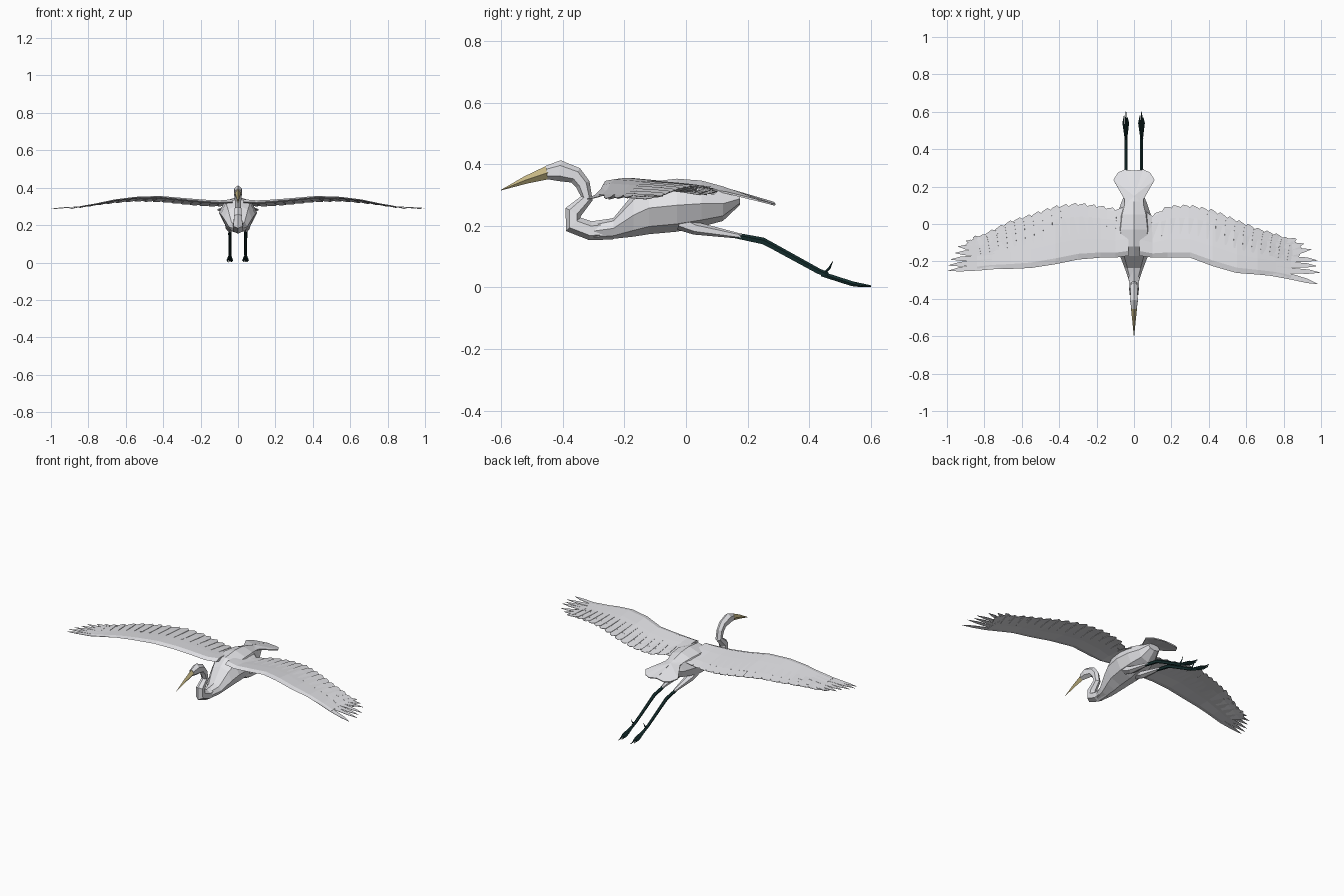
import bpy, bmesh, math
from mathutils import Vector

if "Cube" in bpy.data.objects:
    bpy.data.objects.remove(bpy.data.objects["Cube"])


def material(name, rgb):
    m = bpy.data.materials.new(name)
    m.diffuse_color = (*rgb, 1)
    m.use_nodes = True
    m.node_tree.nodes["Principled BSDF"].inputs["Base Color"].default_value = m.diffuse_color
    return m


WHITE = material("white_plumage", (0.78, 0.78, 0.81))
YELLOW = material("bill_yellow", (0.56, 0.47, 0.23))
DARK = material("dark_leg", (0.008, 0.03, 0.03))


def make(name, verts, faces, mat, thick=0):
    me = bpy.data.meshes.new(name)
    me.from_pydata(verts, [], faces)
    me.materials.append(mat)
    bm = bmesh.new()
    bm.from_mesh(me)
    bmesh.ops.recalc_face_normals(bm, faces=bm.faces)
    bm.to_mesh(me)
    bm.free()
    ob = bpy.data.objects.new(name, me)
    bpy.context.collection.objects.link(ob)
    if thick:
        s = ob.modifiers.new("thickness", 'SOLIDIFY')
        s.thickness, s.offset = thick, 0
    return ob


def sweep(name, path, mat, sides=6, x0=0.0, upright=False):
    """Closed tube through (y, z, half width in x, half depth[, x shift]) stations."""
    verts, faces = [], []
    for i, p in enumerate(path):
        a, b = path[max(i - 1, 0)], path[min(i + 1, len(path) - 1)]
        t = Vector((0, b[0] - a[0], b[1] - a[1])).normalized()
        n = Vector((0, 0, 1)) if upright else Vector((0, -t.z, t.y))
        c = Vector((x0 + (p[4] if len(p) > 4 else 0), p[0], p[1]))
        for k in range(sides):
            w = math.tau * k / sides
            verts.append(c + Vector((math.sin(w) * p[2], 0, 0)) + n * math.cos(w) * p[3])
    for i in range(len(path) - 1):
        for k in range(sides):
            k2 = (k + 1) % sides
            faces.append((i * sides + k, i * sides + k2, (i + 1) * sides + k2, (i + 1) * sides + k))
    faces += [tuple(range(sides)), tuple(range(len(verts) - sides, len(verts)))]
    return make(name, verts, faces, mat)


# Body, neck with head, bill
sweep("body", [(-.30, .183, .028, .028), (-.235, .192, .05, .034), (-.17, .235, .075, .07),
               (-.12, .258, .092, .085), (-.03, .267, .102, .086), (.05, .272, .09, .075),
               (.12, .272, .066, .056), (.175, .288, .04, .02)], WHITE, 8, upright=True)
sweep("neck_and_head", [(-.24, .190, .035, .034), (-.31, .184, .032, .031), (-.366, .205, .028, .032),
                        (-.366, .245, .024, .028), (-.322, .289, .02, .02), (-.335, .335, .02, .024),
                        (-.358, .364, .021, .027), (-.41, .379, .024, .034),
                        (-.452, .373, .017, .022)], WHITE)
sweep("bill", [(-.448, .373, .0165, .022), (-.52, .349, .009, .0125), (-.60, .316, .001, .001)], YELLOW, 4)

# Tail fan with a raised middle
tail = [(0, .05, .335), (.05, .08, .315), (.05, .13, .308), (.11, .235, .282), (.085, .275, .272),
        (.05, .29, .268), (0, .285, .275), (0, .15, .315)]
tv = [(s * x, y, z) for s in (1, -1) for x, y, z in tail]
tf = [tuple(o + i for i in f) for o in (0, 8) for f in ((0, 1, 2, 7), (7, 2, 3), (7, 3, 4), (7, 4, 5), (7, 5, 6))]
make("tail", tv, tf, WHITE, .006)

# Legs, trailing behind
for side, x0 in (("left", -.043), ("right", .041)):
    sweep(side + "_thigh", [(-.02, .212, .03, .026), (.03, .192, .026, .021), (.10, .180, .018, .015),
                            (.18, .166, .008, .008)], WHITE, 6, x0)
    sweep(side + "_leg", [(.15, .170, .008, .010), (.25, .150, .010, .012), (.275, .137, .009, .011),
                          (.43, .052, .008, .010), (.46, .040, .009, .009)], DARK, 5, x0)
    for k, (dx, end) in enumerate(((-.013, .58), (0, .60), (.011, .57))):
        sweep(f"{side}_toe_{k + 1}", [(.44, .044, .005, .008), (.54, .012, .006, .008, dx),
                                      (end, .004, .002, .003, dx * .7)], DARK, 4, x0)
    sweep(side + "_hind_toe", [(.447, .045, .005, .005), (.465, .062, .003, .004),
                               (.476, .084, .001, .001)], DARK, 4, x0)

# Wings: shared span and heights, leading and trailing edges for each side
SPAN = [.03, .10, .18, .30, .42, .55, .66, .76, .84, .90]
Z_LEAD = [.325, .322, .327, .338, .350, .346, .333, .312, .299, .290]
Z_TRAIL = [.320, .300, .302, .313, .325, .328, .320, .308, .296, .289]
EDGES = {
    "left": (-1, [-.17, -.18, -.18, -.19, -.215, -.235, -.24, -.24, -.245, -.247],
             [.09, .085, .10, .115, .10, .055, .02, -.03, -.07, -.10],
             [(.995, -.25), (.998, -.222), (.985, -.19), (.96, -.155), (.945, -.12), (.90, -.09), (.86, -.07)]),
    "right": (1, [-.17, -.18, -.18, -.18, -.225, -.262, -.27, -.28, -.295, -.305],
              [.08, .05, .10, .105, .08, .025, -.02, -.05, -.08, -.12],
              [(.985, -.322), (.998, -.26), (.98, -.225), (.985, -.195), (.95, -.135), (.91, -.105), (.87, -.08)]),
}


def lerp_table(x, ys):
    x = min(max(x, SPAN[0]), SPAN[-1])
    for i in range(len(SPAN) - 1):
        if x <= SPAN[i + 1]:
            f = (x - SPAN[i]) / (SPAN[i + 1] - SPAN[i])
            return ys[i] + f * (ys[i + 1] - ys[i])


def wing(side, sx, lead, trail, tips):
    def point(x, v, dz=0):
        a, b = lerp_table(x, lead), lerp_table(x, trail)
        za, zb = lerp_table(x, Z_LEAD), lerp_table(x, Z_TRAIL)
        camber = .03 * v * (1 - v) * (1 - x)
        return (sx * x, a + (b - a) * v, za + (zb - za) * v + camber + dz)

    # Arm panel: closed thin aerofoil
    spans = SPAN[:-1]
    prof = [(0, 0), (.1, 1), (.35, .5), (.76, .1), (.76, -.1), (.35, -.4), (.1, -.8)]
    n, verts, faces = len(prof), [], []
    for x in spans:
        t = .011 * (1 - .85 * x)
        verts += [point(x, v, h * t) for v, h in prof]
    for i in range(len(spans) - 1):
        for k in range(n):
            k2 = (k + 1) % n
            faces.append((i * n + k, i * n + k2, (i + 1) * n + k2, (i + 1) * n + k))
    faces += [tuple(range(n)), tuple(range(len(verts) - n, len(verts)))]
    make(side + "_wing_arm", verts, faces, WHITE)

    # Trailing flight feathers, overlapping blades
    verts, faces = [], []
    count = 17
    for j in range(count):
        x = .075 + .775 * j / (count - 1)
        for v, w in ((.45, .022), (.75, .030), (.93, .031), (1.0, .014)):
            xx = x + (v - .6) * .07 * x
            tilt = .0025
            verts += [point(xx - w, v, tilt), point(xx + w, v - (.03 if v == 1 else 0), -tilt)]
        o = j * 8
        faces += [(o + r, o + r + 1, o + r + 3, o + r + 2) for r in (0, 2, 4)]
    make(side + "_wing_feathers", verts, faces, WHITE, .002)

    # Primary feathers fanned at the wing tip
    verts, faces = [], []
    for j, (tx, ty) in enumerate(tips):
        b = Vector(point(.70, .06 + .8 * j / (len(tips) - 1)))
        t = Vector((sx * tx, ty, .286 + .002 * j))
        mid = Vector(point(.84, .06 + .88 * j / (len(tips) - 1), .001 * (j % 2)))
        d = (t - mid).normalized()
        q = Vector((-d.y, d.x, 0)) * sx
        near = mid.lerp(t, .6)
        o = len(verts)
        verts += [b - q * .012, b + q * .012, mid - q * .015, mid + q * .016,
                  near - q * .010, near + q * .013, t]
        faces += [(o, o + 1, o + 3, o + 2), (o + 2, o + 3, o + 5, o + 4), (o + 4, o + 5, o + 6)]
    make(side + "_wing_primaries", verts, faces, WHITE, .002)


for side, data in EDGES.items():
    wing(side, *data)
